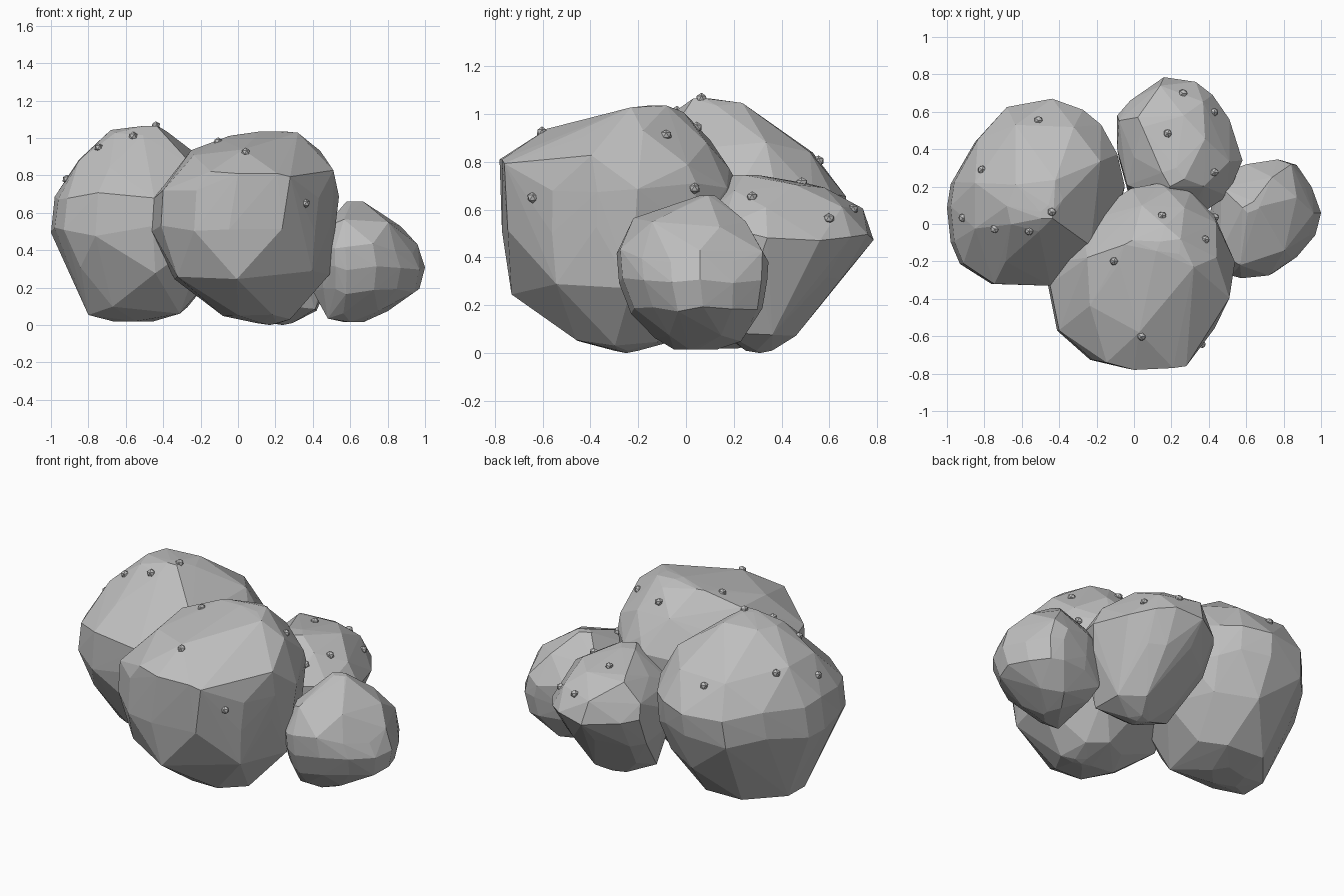
import bpy, bmesh, math, random
from mathutils import Vector
from mathutils.bvhtree import BVHTree

random.seed(11)
stone = bpy.data.materials.new("stone_grey")
stone.diffuse_color = (0.52, 0.52, 0.52, 1)
trees = []


def finish(bm, name):
    bmesh.ops.recalc_face_normals(bm, faces=bm.faces)
    me = bpy.data.meshes.new(name)
    bm.to_mesh(me)
    bm.free()
    me.materials.append(stone)
    ob = bpy.data.objects.new(name, me)
    bpy.context.collection.objects.link(ob)
    return ob


def boulder(name, plan, levels, extra=()):
    """Convex hull of the plan outline fitted to each level (z, x0, x1, y0, y1),
    plus a few extra corner points."""
    bm = bmesh.new()
    last = len(levels) - 1
    for i, (z, x0, x1, y0, y1) in enumerate(levels):
        widest = x1 - x0 > 0.9 * max(b - a for _, a, b, _, _ in levels)
        step = 1 if widest else (3 if i in (0, last) else 2)
        ring = plan[i % step::step]
        xs, ys = [p[0] for p in ring], [p[1] for p in ring]
        for px, py in ring:
            u = (px - min(xs)) / (max(xs) - min(xs))
            v = (py - min(ys)) / (max(ys) - min(ys))
            dz = random.uniform(-.03, .03) if 0 < i < last else 0
            bm.verts.new((x0 + u * (x1 - x0), y0 + v * (y1 - y0), max(z + dz, 0)))
    for p in extra:
        bm.verts.new(p)
    res = bmesh.ops.convex_hull(bm, input=bm.verts)
    junk = {g for g in res["geom_interior"] + res["geom_unused"]
            if isinstance(g, bmesh.types.BMVert)}
    bmesh.ops.delete(bm, geom=list(junk), context='VERTS')
    trees.append(BVHTree.FromBMesh(bm))
    return finish(bm, name)


boulder("front_boulder",
    [(.53, -.20), (.42, .05), (.29, .18), (.13, .23), (-.03, .20), (-.30, .02),
     (-.44, -.20), (-.47, -.32), (-.42, -.57), (-.24, -.73), (-.05, -.775),
     (.24, -.75), (.42, -.56), (.50, -.37)], [
    (0.01, 0.10, 0.22, -0.30, -0.20), (0.05, -0.08, 0.28, -0.46, -0.04),
    (0.27, -0.34, 0.49, -0.73, 0.12), (0.53, -0.46, 0.52, -0.77, 0.21),
    (0.69, -0.45, 0.54, -0.77, 0.22), (0.80, -0.35, 0.51, -0.76, 0.18),
    (0.91, -0.25, 0.44, -0.58, 0.10), (1.00, -0.08, 0.32, -0.37, -0.01),
    (1.035, 0.12, 0.25, -0.16, -0.08)],
    [(.17, -.25, 0), (0, -.78, .81), (.21, -.77, .81), (-.05, -.11, 1.01)])
boulder("left_boulder",
    [(-.04, .20), (-.08, .37), (-.17, .53), (-.27, .61), (-.44, .67), (-.69, .625),
     (-.85, .45), (-.98, .22), (-1.0, .09), (-.98, -.10), (-.93, -.22),
     (-.76, -.33), (-.45, -.34), (-.15, -.22)], [
    (0.02, -0.67, -0.45, 0.03, 0.22), (0.08, -0.80, -0.27, -0.12, 0.36),
    (0.30, -0.90, -0.10, -0.29, 0.56), (0.50, -1.00, -0.05, -0.33, 0.65),
    (0.68, -0.98, -0.05, -0.33, 0.67), (0.86, -0.85, -0.18, -0.20, 0.53),
    (1.02, -0.68, -0.38, -0.04, 0.28), (1.065, -0.50, -0.43, 0.03, 0.10)])
boulder("back_boulder",
    [(.58, .34), (.51, .56), (.42, .69), (.33, .76), (.16, .785), (-.02, .66),
     (-.09, .58), (-.09, .40), (-.04, .20), (.15, .05), (.35, .05), (.50, .15)], [
    (0.01, 0.17, 0.29, 0.25, 0.36), (0.10, 0.00, 0.42, 0.11, 0.46),
    (0.33, -0.08, 0.54, 0.05, 0.67), (0.50, -0.09, 0.58, 0.05, 0.785),
    (0.60, -0.08, 0.51, 0.07, 0.74), (0.68, 0.00, 0.38, 0.14, 0.58),
    (0.745, 0.15, 0.27, 0.20, 0.30)], [(.02, .57, .69), (.24, .31, 0)])
boulder("right_boulder",
    [(1.0, .06), (.95, .20), (.87, .32), (.79, .345), (.61, .32), (.46, .27), (.39, .0),
     (.45, -.20), (.52, -.27), (.58, -.285), (.74, -.27), (.87, -.18), (.97, -.06)], [
    (0.015, 0.57, 0.67, -0.05, 0.13), (0.06, 0.48, 0.80, -0.13, 0.23),
    (0.17, 0.40, 0.97, -0.23, 0.32), (0.30, 0.39, 1.00, -0.28, 0.34),
    (0.41, 0.40, 0.96, -0.29, 0.345), (0.54, 0.46, 0.87, -0.22, 0.25),
    (0.66, 0.58, 0.67, 0.06, 0.12)])

# Pebbles resting on the boulder surfaces: (boulder index, x, y, z)
pebbles = [
    (0, .15, .04, .94), (0, -.11, -.20, .99), (0, .04, -.60, .92),
    (0, .36, -.64, .65), (0, .36, -.10, .89), (0, .42, .03, .69),
    (1, -.51, .60, .84), (1, -.80, .28, .85), (1, -.90, .035, .77),
    (1, -.72, .005, .91), (1, -.56, -.03, 1.0), (1, -.44, .065, 1.07),
    (2, .18, .48, .69), (2, .27, .72, .62), (2, .41, .59, .55), (2, .41, .28, .62)]
for i, (b, *p) in enumerate(pebbles):
    spot = trees[b].find_nearest(Vector(p))[0]
    bm = bmesh.new()
    bmesh.ops.create_icosphere(bm, subdivisions=1, radius=0.025)
    for v in bm.verts:
        v.co *= random.uniform(0.9, 1.05)
    ob = finish(bm, f"pebble_{i + 1}")
    ob.location = spot
